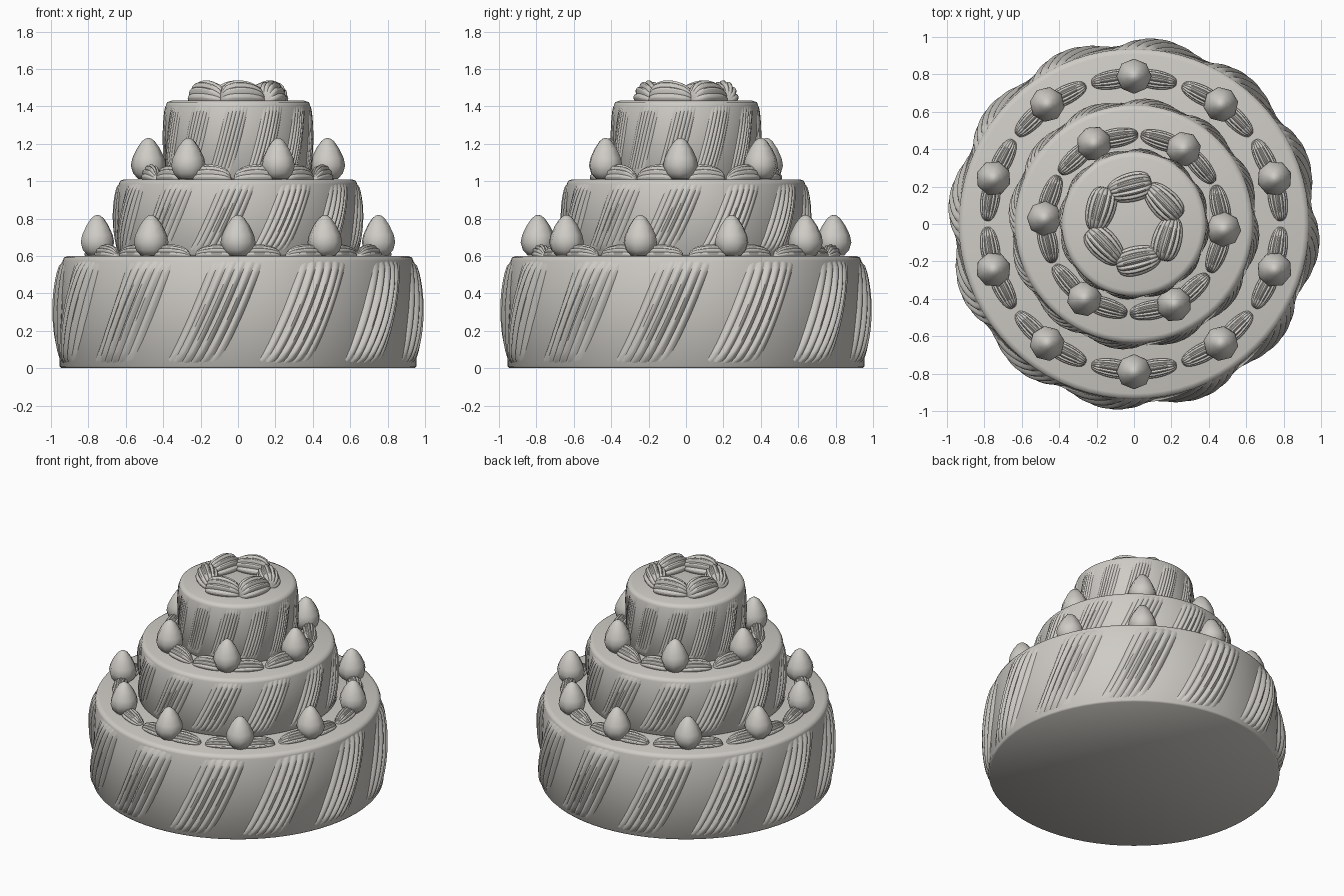
import bpy, bmesh
from math import sin, cos, pi, radians

old = bpy.data.objects.get("Cube")
if old:
    bpy.data.objects.remove(old, do_unlink=True)

icing = bpy.data.materials.new("warm_grey_icing")
icing.use_nodes = True
colour = (0.62, 0.60, 0.56, 1)
icing.diffuse_color = colour
icing.node_tree.nodes["Principled BSDF"].inputs["Base Color"].default_value = colour


def surface(name, point, nu, nv, sharp=35):
    """Mesh from a function of u and v, both running from 0 to 1."""
    bm = bmesh.new()
    rows = [[bm.verts.new(point(i / nu, j / nv)) for i in range(nu + 1)]
            for j in range(nv + 1)]
    for low, high in zip(rows, rows[1:]):
        for i in range(nu):
            bm.faces.new((low[i], low[i + 1], high[i + 1], high[i]))
    bmesh.ops.remove_doubles(bm, verts=bm.verts, dist=1e-5)
    mesh = bpy.data.meshes.new(name)
    bm.to_mesh(mesh)
    bm.free()
    mesh.materials.append(icing)
    mesh.shade_smooth()
    mesh.set_sharp_from_angle(angle=radians(sharp))
    return mesh


def lathe(name, profile, sides, sharp):
    """Spin (radius, height) points about z."""
    last = len(profile) - 1

    def point(u, v):
        r, z = profile[round(v * last)]
        a = 2 * pi * (u % 1)
        return r * cos(a), r * sin(a), z
    return surface(name, point, sides, last, sharp)


def place(name, mesh, angle=0, radius=0, z=0, scale=(1, 1, 1), turn=0):
    """Put a part on a ring; angle and turn are in degrees."""
    ob = bpy.data.objects.new(name, mesh)
    bpy.context.collection.objects.link(ob)
    a = radians(angle)
    ob.location = (radius * cos(a), radius * sin(a), z)
    ob.rotation_euler.z = a + radians(turn)
    ob.scale = scale
    return ob


def swag_mesh(name, r_low, r_high, z0, z1, bulge):
    """Ribbed diagonal band of piping that follows the tier's wall."""
    def point(u, v):
        rib = abs(sin(6 * pi * u))
        across = max(sin(pi * u), 0) ** 0.6
        along = max(sin(pi * v), 0) ** 0.45
        depth = bulge * (1.15 * across * along * (0.6 + 0.4 * rib) - 0.15)
        r = r_low + (r_high - r_low) * v + depth
        a = radians(-106 + 16 * v ** 0.8 + 18 * (u - 0.5))
        return r * cos(a), r * sin(a), z0 + (z1 - z0) * v
    return surface(name, point, 36, 16)


def shell_point(u, v):
    """Scalloped half teardrop lying along x."""
    phi = pi * (1 - v)
    w = max(sin(pi * u ** 0.85), 0) ** 0.75 * (0.86 + 0.14 * abs(sin(7 * phi)))
    return -cos(pi * u), w * cos(phi), w * sin(phi)


# Tiers with their diagonal swags
tiers = [("bottom", 0.955, 0.937, 0.0, 0.60, 0.052),
         ("middle", 0.650, 0.637, 0.60, 1.01, 0.030),
         ("top", 0.392, 0.386, 1.01, 1.43, 0.016)]
for label, r0, r1, z0, z1, bulge in tiers:
    profile = [(0, z0), (r0 - 0.01, z0), (r0, z0 + 0.01), (r1, z1 - 0.025),
               (r1 - 0.007, z1 - 0.008), (r1 - 0.03, z1), (0, z1)]
    place(label + "_tier", lathe(label + "_tier", profile, 72, 50))
    swag = swag_mesh(label + "_swag", r0, r1, z0 + 0.02, z1 - 0.02, bulge)
    for k in range(12):
        place(label + "_swag", swag, angle=30 * k)

# Strawberries and the piped shells beside them
berry = lathe("strawberry", [(0, 0), (0.055, 0), (0.082, 0.03), (0.094, 0.07),
                             (0.086, 0.11), (0.062, 0.16), (0.034, 0.20),
                             (0.016, 0.213), (0, 0.218)], 8, 60)
shell = surface("shell", shell_point, 14, 35, 30)

rings = [("bottom", 10, 18, 0.79, 0.60, 9.2, 0.065),
         ("middle", 6, -3.5, 0.48, 1.01, 16.5, 0.082)]
for label, count, start, radius, z, spread, height in rings:
    for k in range(count):
        a = start + 360 / count * k
        place(label + "_strawberry", berry, a, radius, z + 0.002,
              scale=(1, 1, height / 0.082 * 0.04 + 0.97))
        for side in (-1, 1):
            place(label + "_shell", shell, a + side * spread, radius - 0.01, z - 0.002,
                  scale=(0.105, 0.052, height), turn=90 * side)

# Crown of large shells
for k in range(6):
    place("crown_shell", shell, 37 + 60 * k, 0.195, 1.428,
          scale=(0.122, 0.08, 0.112), turn=97)
